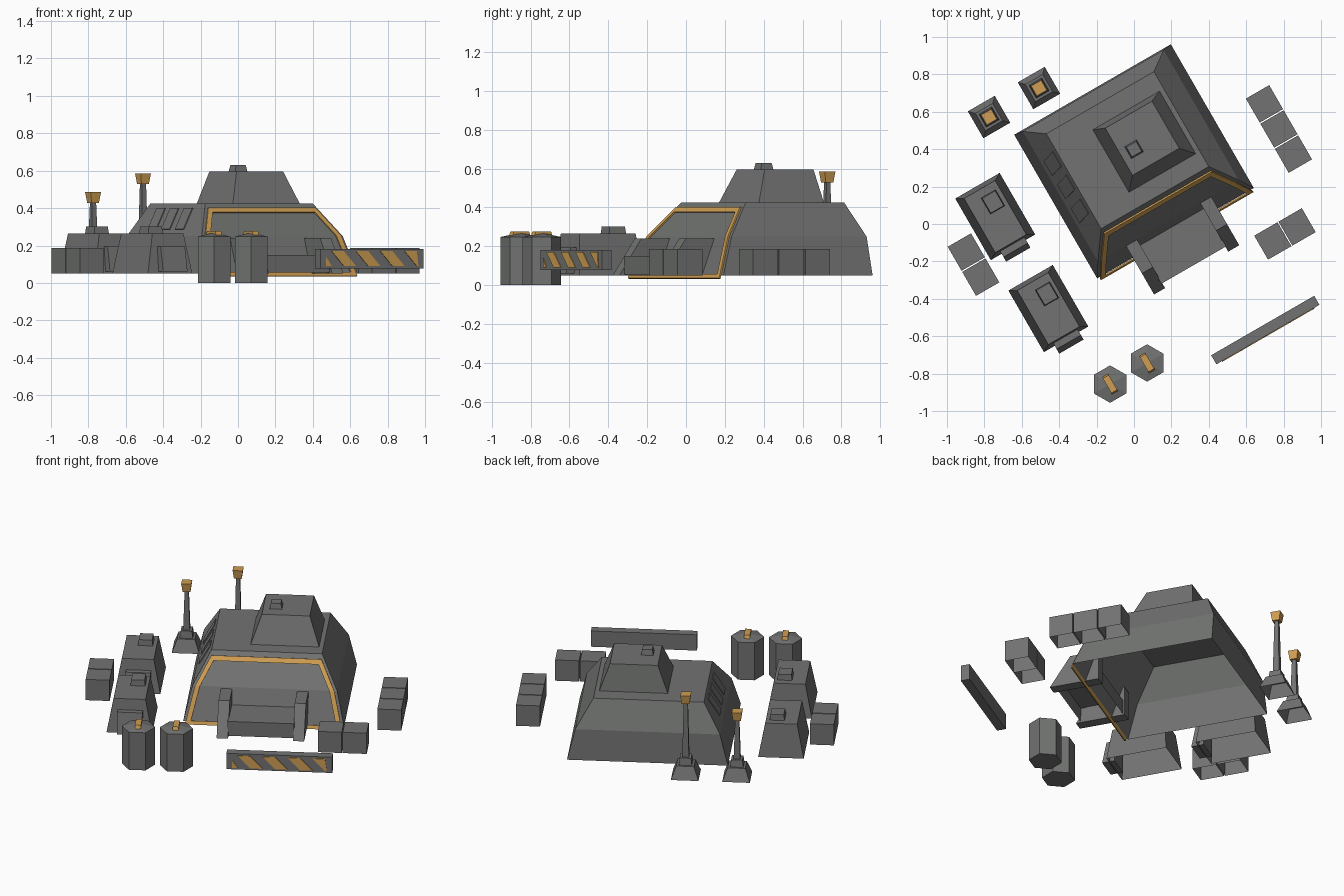
import bpy, math
from mathutils import Vector, Matrix
import bmesh

if "Cube" in bpy.data.objects:
    bpy.data.objects.remove(bpy.data.objects["Cube"])

ROT = Matrix.Rotation(math.radians(30), 3, 'Z')   # the whole base is turned 30 degrees


def material(name, rgb):
    m = bpy.data.materials.new(name)
    m.diffuse_color = (*rgb, 1)
    m.use_nodes = True
    m.node_tree.nodes["Principled BSDF"].inputs["Base Color"].default_value = m.diffuse_color
    return m


GREY = material("dark_grey", (0.165, 0.17, 0.165))
ORANGE = material("amber", (0.62, 0.34, 0.085))


def finish(name, bm, centre, mat):
    bmesh.ops.recalc_face_normals(bm, faces=bm.faces)
    for v in bm.verts:
        v.co = ROT @ v.co + Vector((centre[0], centre[1], 0))
    me = bpy.data.meshes.new(name)
    bm.to_mesh(me)
    bm.free()
    me.materials.append(mat)
    ob = bpy.data.objects.new(name, me)
    bpy.context.collection.objects.link(ob)
    return ob


def tiers(name, centre, rings, mat=GREY, floor=False):
    """Stacked rectangles: (z, half width, front, back)."""
    bm = bmesh.new()
    loops = [[bm.verts.new(p) for p in ((-a, f, z), (a, f, z), (a, b, z), (-a, b, z))]
             for z, a, f, b in rings]
    for lo, hi in zip(loops, loops[1:]):
        for i in range(4):
            j = (i + 1) % 4
            bm.faces.new((lo[i], lo[j], hi[j], hi[i]))
    bm.faces.new(loops[-1])
    if floor:
        bm.faces.new(loops[0][::-1])
    return finish(name, bm, centre, mat)


def block(name, centre, z0, z1, a0, b0, a1=None, b1=None, mat=GREY, floor=False):
    a1, b1 = a1 or a0, b1 or b0
    return tiers(name, centre, [(z0, a0, -b0, b0), (z1, a1, -b1, b1)], mat, floor)


def prism(name, centre, pts, d, mat=GREY):
    """Polygon in local space pushed along d."""
    bm = bmesh.new()
    lo = [bm.verts.new(p) for p in pts]
    hi = [bm.verts.new(Vector(p) + Vector(d)) for p in pts]
    n = len(pts)
    bm.faces.new(lo)
    bm.faces.new(hi)
    for i in range(n):
        bm.faces.new((lo[i], lo[(i + 1) % n], hi[(i + 1) % n], hi[i]))
    return finish(name, bm, centre, mat)


def at(centre, u, v):
    p = ROT @ Vector((u, v, 0))
    return centre[0] + p.x, centre[1] + p.y


# Main building, open underneath
C = (0, 0.335)
BODY = [(0.05, 0.4835, -0.4435, 0.4435), (0.25, 0.435, -0.367, 0.436),
        (0.425, 0.332, -0.224, 0.362)]
tiers("main_building", C, BODY)
T = at(C, 0.10, 0.0635)
tiers("roof_tower", T, [(0.425, 0.206, -0.193, 0.193), (0.595, 0.144, -0.124, 0.167)])
block("tower_cap", at(C, 0.0325, 0.056), 0.59, 0.63, 0.038, 0.038, 0.03, 0.03)


def front(z):
    """Half width and front position of the building at a height."""
    lo, hi = (BODY[0], BODY[1]) if z <= 0.25 else (BODY[1], BODY[2])
    t = (z - lo[0]) / (hi[0] - lo[0])
    return lo[1] + t * (hi[1] - lo[1]), lo[2] + t * (hi[2] - lo[2])


# Amber frame around the front face
def frame_point(s, z, inset):
    a, f = front(z)
    return (s * (a - inset), f - 0.004, z)


for s, side in ((-1, "left"), (1, "right")):
    for z0, z1, part in ((0.035, 0.25, "lower"), (0.25, 0.40, "upper")):
        prism(f"frame_{side}_{part}", C,
              [frame_point(s, z0, 0.016), frame_point(s, z1, 0.016),
               frame_point(s, z1, 0.046), frame_point(s, z0, 0.046)], (0, -0.008, 0.003), ORANGE)
for z0, z1, part in ((0.375, 0.40, "top"), (0.033, 0.055, "bottom")):
    prism(f"frame_{part}", C,
          [frame_point(-1, z0, 0.018), frame_point(1, z0, 0.018),
           frame_point(1, z1, 0.018), frame_point(-1, z1, 0.018)], (0, -0.008, 0.003), ORANGE)

# Entrance platform between two sloped fins
block("entrance_platform", at(C, 0, -0.505), 0.055, 0.15, 0.2, 0.135)
for s, side in ((-1, "left"), (1, "right")):
    prism(f"entrance_fin_{side}", C,
          [(s * 0.195, -0.36, 0.05), (s * 0.195, -0.36, 0.24),
           (s * 0.195, -0.54, 0.24), (s * 0.195, -0.67, 0.05)], (s * 0.068, 0, 0))

# Thin panels on the left slope
for i, v in enumerate((0.207, 0.063, -0.085)):
    pts = [(-(0.435 - 0.103 * t), v + w, 0.25 + 0.175 * t)
           for t, w in ((0.2, -0.055), (0.2, 0.035), (0.85, 0.055), (0.85, -0.035))]
    prism(f"side_panel_{i + 1}", C, pts, (-0.004, 0, 0.003))

# Two side bunkers with hatch and porch
for i, (c, hatch) in enumerate((((-0.742, 0.04), (-0.754, 0.118)),
                                ((-0.458, -0.452), (-0.465, -0.374)))):
    block(f"bunker_{i + 1}", c, 0.05, 0.265, 0.137, 0.19, 0.096, 0.167)
    block(f"bunker_hatch_{i + 1}", hatch, 0.262, 0.302, 0.045, 0.05, 0.04, 0.046)
    prism(f"bunker_porch_{i + 1}", c,
          [(-0.07, -0.16, 0.06), (-0.07, -0.16, 0.195), (-0.07, -0.21, 0.195),
           (-0.07, -0.238, 0.06)], (0.15, 0, 0))

# Crates in rows: row centre, count, direction
for name, c, n, du, dv in (("left_crate", (-0.858, -0.217), 2, 0, 0.155),
                           ("back_crate", (0.775, 0.508), 3, 0, 0.155),
                           ("right_crate", (0.807, -0.053), 2, 0.15, 0)):
    for k in range(n):
        o = k - (n - 1) / 2
        block(f"{name}_{k + 1}", at(c, o * du, o * dv), 0.05, 0.187, 0.072, 0.074)

# Striped barrier
B = (0.702, -0.567)
block("barrier", B, 0.078, 0.182, 0.318, 0.028, 0.318, 0.028, floor=True)
for k in range(-1, 4):
    s, lo, hi = -0.25 + 0.15 * k, 0.09, 0.17
    if k < 0:     # clipped corner stripe at the left end
        pts = [(-0.285, -0.028, lo), (-0.285, -0.028, lo + 0.05), (-0.25, -0.028, lo)]
    else:
        e = min(s + 0.15, 0.285)
        pts = [(s, -0.028, hi), (s + 0.075, -0.028, hi), (e, -0.028, lo), (s + 0.075, -0.028, lo)]
    prism(f"barrier_stripe_{k + 2}", B, pts, (0, -0.004, 0), ORANGE)

# Hexagonal tanks with amber handles
for i, c in enumerate(((-0.128, -0.856), (0.07, -0.743))):
    bm = bmesh.new()
    rings = [[bm.verts.new((0.1 * math.cos(k * math.pi / 3), 0.1 * math.sin(k * math.pi / 3), z))
              for k in range(6)] for z in (0, 0.248)]
    tip = bm.verts.new((0, 0, 0.27))
    bm.faces.new(rings[0])
    for k in range(6):
        j = (k + 1) % 6
        bm.faces.new((rings[0][k], rings[0][j], rings[1][j], rings[1][k]))
        bm.faces.new((rings[1][k], rings[1][j], tip))
    finish(f"tank_{i + 1}", bm, c, GREY)
    block(f"tank_handle_{i + 1}", c, 0.25, 0.277, 0.018, 0.055, 0.018, 0.045, ORANGE)

# Lamp posts of two heights
for i, (c, top) in enumerate((((-0.508, 0.727), 0.585), ((-0.775, 0.572), 0.485))):
    block(f"lamp_base_{i + 1}", c, 0.05, 0.13, 0.083, 0.083, 0.053, 0.053)
    block(f"lamp_step_{i + 1}", c, 0.13, 0.175, 0.04, 0.04, 0.034, 0.034)
    block(f"lamp_post_{i + 1}", c, 0.175, top - 0.05, 0.02, 0.02, 0.012, 0.012)
    block(f"lamp_head_{i + 1}", c, top - 0.057, top, 0.023, 0.023, 0.031, 0.031, ORANGE, True)
